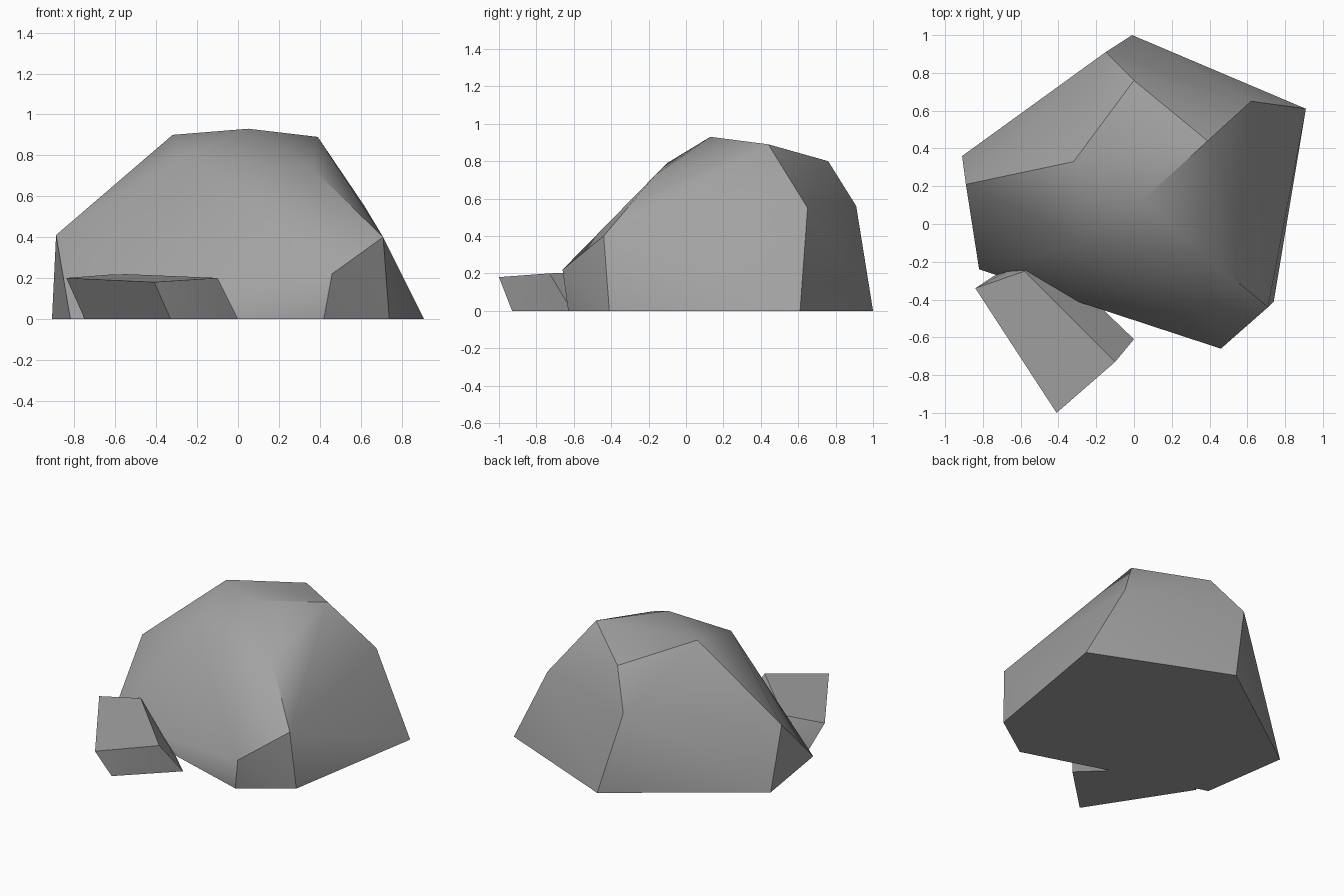
import bpy
import bmesh
import math

default_cube = bpy.data.objects.get("Cube")
if default_cube:
    bpy.data.objects.remove(default_cube, do_unlink=True)


def make_material(name, colour):
    material = bpy.data.materials.new(name)
    material.use_nodes = True
    material.diffuse_color = colour
    shader = next(n for n in material.node_tree.nodes if n.type == "BSDF_PRINCIPLED")
    shader.inputs["Base Color"].default_value = colour
    shader.inputs["Roughness"].default_value = 0.9
    return material


def make_rock(name, corners, material, smooth_angle):
    """Wrap a faceted convex stone around its corner points."""
    bm = bmesh.new()
    for corner in corners:
        bm.verts.new(corner)
    bmesh.ops.convex_hull(bm, input=bm.verts[:])
    bmesh.ops.dissolve_limit(bm, angle_limit=math.radians(3),
                             verts=bm.verts[:], edges=bm.edges[:])
    bmesh.ops.recalc_face_normals(bm, faces=bm.faces[:])
    mesh = bpy.data.meshes.new(name)
    bm.to_mesh(mesh)
    bm.free()
    mesh.materials.append(material)
    rock = bpy.data.objects.new(name, mesh)
    bpy.context.collection.objects.link(rock)
    bpy.ops.object.select_all(action="DESELECT")
    rock.select_set(True)
    bpy.context.view_layer.objects.active = rock
    bpy.ops.object.shade_smooth_by_angle(angle=math.radians(smooth_angle))
    return rock


stone = make_material("grey stone", (0.36, 0.36, 0.36, 1))

# Boulder: ground outline, shoulder corners, then crown
ground = [(x, y, 0) for x, y in (
    (-0.01, 1), (0.91, 0.61), (0.74, -0.41),
    (0.42, -0.63), (-0.82, -0.24), (-0.91, 0.36))]
shoulder = [(0.46, -0.66, 0.22), (0.71, -0.44, 0.4), (0.62, 0.65, 0.55),
            (-0.15, 0.91, 0.56), (-0.89, 0.21, 0.41)]
crown = [(0, 0.76, 0.8), (0.39, 0.44, 0.89), (-0.32, 0.33, 0.9),
         (0.05, 0.13, 0.93), (-0.28, -0.1, 0.79), (0.37, -0.16, 0.73)]
make_rock("boulder", ground + shoulder + crown, stone, 30)

# Small slab leaning into the boulder: top corners, then base corners
slab_top = [(-0.84, -0.34, 0.2), (-0.41, -1, 0.18),
            (-0.1, -0.73, 0.2), (-0.58, -0.25, 0.22)]
slab_base = [(x, y, 0) for x, y in (
    (-0.75, -0.28), (-0.33, -0.93), (0, -0.61), (-0.48, -0.15))]
make_rock("small_slab", slab_top + slab_base, stone, 30)
